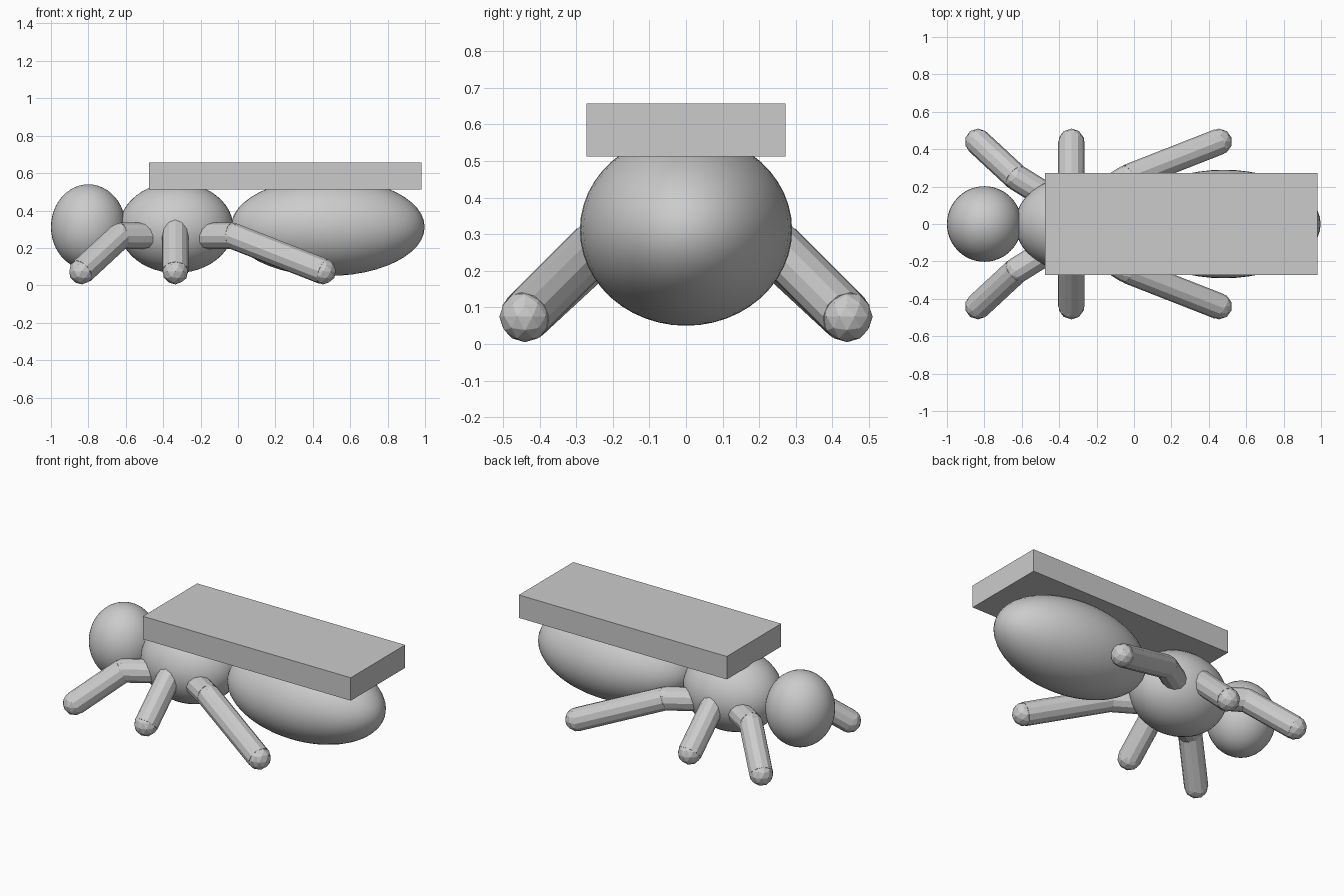
import bpy
from mathutils import Vector

cube = bpy.data.objects.get("Cube")
if cube:
    bpy.data.objects.remove(cube, do_unlink=True)

grey = bpy.data.materials.new("plain_grey")
grey.use_nodes = True
colour = (0.6, 0.6, 0.6, 1)
grey.diffuse_color = colour
grey.node_tree.nodes["Principled BSDF"].inputs["Base Color"].default_value = colour

LEG_RADIUS = 0.07


def finish(name):
    obj = bpy.context.object
    obj.name = name
    obj.data.materials.append(grey)
    return obj


def ellipsoid(name, centre, radii):
    bpy.ops.mesh.primitive_uv_sphere_add(segments=48, ring_count=24, radius=1, location=centre)
    obj = finish(name)
    obj.scale = radii
    bpy.ops.object.transform_apply(location=False, rotation=False, scale=True)
    bpy.ops.object.shade_smooth()


def tube(name, start, end):
    start, end = Vector(start), Vector(end)
    axis = end - start
    bpy.ops.mesh.primitive_cylinder_add(vertices=12, radius=LEG_RADIUS, depth=axis.length,
                                        location=(start + end) / 2)
    finish(name).rotation_euler = axis.to_track_quat("Z", "Y").to_euler()


def joint(name, centre):
    bpy.ops.mesh.primitive_ico_sphere_add(subdivisions=2, radius=LEG_RADIUS, location=centre)
    finish(name)


# Body segments
ellipsoid("head", (-0.8, 0, 0.312), (0.2, 0.202, 0.228))
ellipsoid("thorax", (-0.33, 0, 0.308), (0.305, 0.25, 0.242))
ellipsoid("abdomen", (0.48, 0, 0.312), (0.518, 0.29, 0.262))

# Slab carried on the back
bpy.ops.mesh.primitive_cube_add(size=1, location=(0.252, 0, 0.585))
slab = finish("back_slab")
slab.scale = (1.456, 0.544, 0.145)

# Legs: hip, knee and foot points, repeated on both sides
legs = {
    "front_leg": [(-0.42, 0.12, 0.265), (-0.63, 0.25, 0.265), (-0.835, 0.44, 0.075)],
    "middle_leg": [(-0.335, 0.17, 0.325), (-0.335, 0.44, 0.075)],
    "rear_leg": [(-0.24, 0.12, 0.265), (-0.03, 0.25, 0.265), (0.455, 0.44, 0.075)],
}
for side, sign in (("north", 1), ("south", -1)):
    for leg, path in legs.items():
        points = [(x, y * sign, z) for x, y, z in path]
        label = f"{leg}_{'back_side' if sign > 0 else 'front_side'}"
        for a, b in zip(points, points[1:]):
            tube(label + "_segment", a, b)
        for p in points[1:-1]:
            joint(label + "_knee", p)
        joint(label + "_foot", points[-1])
